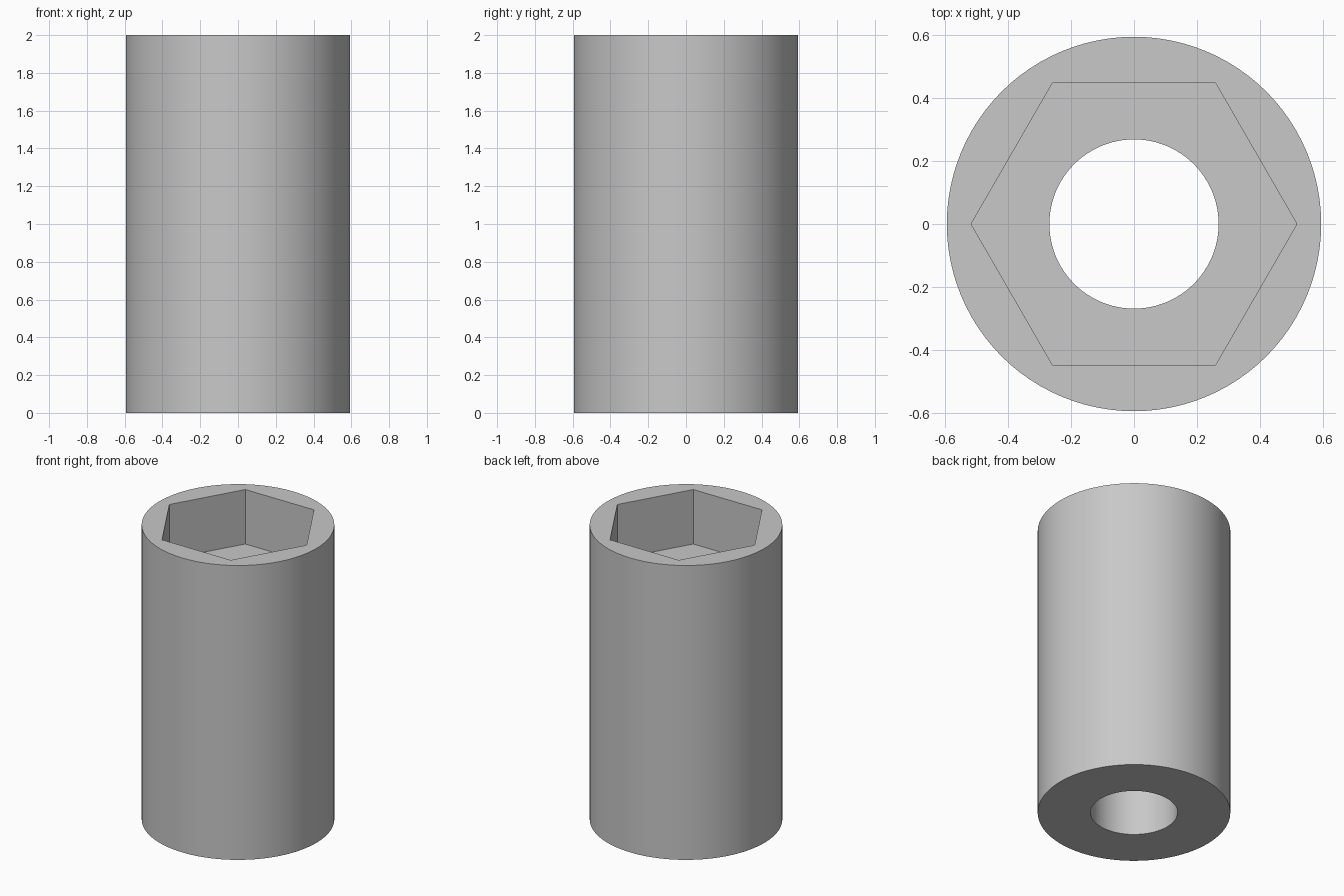
import bpy
import math

default_cube = bpy.data.objects.get("Cube")
if default_cube:
    bpy.data.objects.remove(default_cube, do_unlink=True)

HEIGHT = 2.0
OUTER_RADIUS = 0.593
BORE_RADIUS = 0.268
HEX_RADIUS = 0.516
POCKET_DEPTH = 0.37
OVERSHOOT = 0.1

steel = bpy.data.materials.new("light_grey_steel")
steel.use_nodes = True
grey = (0.58, 0.58, 0.58, 1.0)
steel.diffuse_color = grey
steel.node_tree.nodes["Principled BSDF"].inputs["Base Color"].default_value = grey


def prism(name, sides, radius, bottom, top, turn=0.0):
    """Upright prism between two heights."""
    bpy.ops.mesh.primitive_cylinder_add(
        vertices=sides, radius=radius, depth=top - bottom,
        location=(0, 0, (bottom + top) / 2), rotation=(0, 0, turn))
    obj = bpy.context.object
    obj.name = name
    obj.data.materials.append(steel)
    return obj


def cut(target, cutter):
    """Subtract the cutter from the target, then discard the cutter."""
    cutter.hide_render = True
    mod = target.modifiers.new(cutter.name, "BOOLEAN")
    mod.operation = "DIFFERENCE"
    mod.solver = "EXACT"
    mod.object = cutter
    bpy.context.view_layer.objects.active = target
    bpy.ops.object.modifier_apply(modifier=mod.name)
    bpy.data.objects.remove(cutter, do_unlink=True)


# Round sleeve body
body = prism("socket_body", 96, OUTER_RADIUS, 0, HEIGHT)

# Round bore all the way through
cut(body, prism("bore_cutter", 96, BORE_RADIUS, -OVERSHOOT, HEIGHT + OVERSHOOT))

# Hexagonal pocket in the top, with corners pointing along x
cut(body, prism("hex_cutter", 6, HEX_RADIUS, HEIGHT - POCKET_DEPTH,
                HEIGHT + OVERSHOOT, math.radians(30)))

# Smooth round walls, crisp rims and pocket corners
bpy.ops.object.select_all(action="DESELECT")
body.select_set(True)
bpy.context.view_layer.objects.active = body
bpy.ops.object.shade_smooth_by_angle(angle=math.radians(30))
